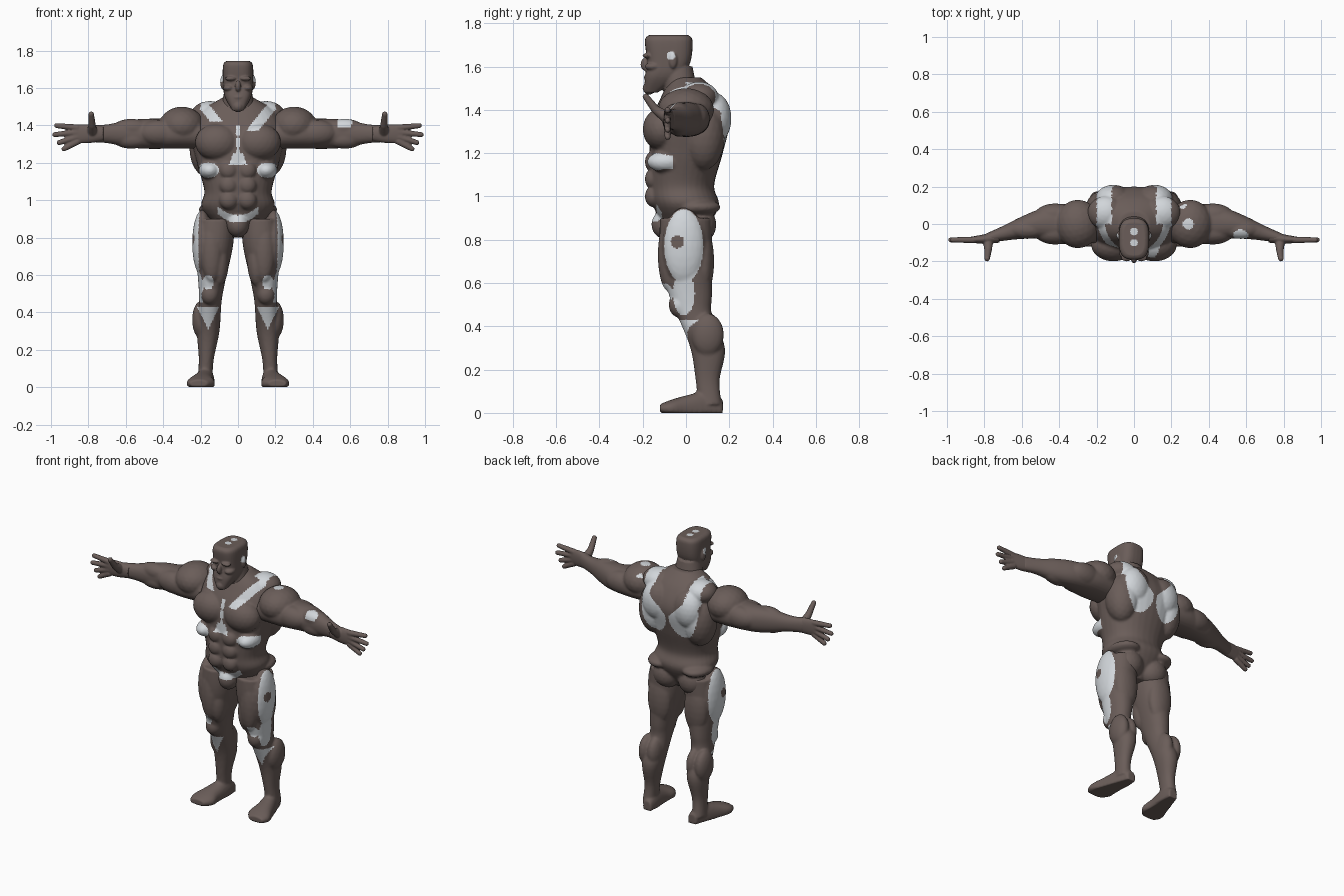
import bpy, bmesh, math
from mathutils import Matrix, Vector

cube = bpy.data.objects.get("Cube")
if cube:
    bpy.data.objects.remove(cube, do_unlink=True)


def make_material(name, red, green, blue):
    material = bpy.data.materials.new(name)
    material.use_nodes = True
    color = (red, green, blue, 1)
    material.diffuse_color = color
    material.node_tree.nodes["Principled BSDF"].inputs["Base Color"].default_value = color
    return material


skin = make_material("dark brown skin", .145, .11, .1)
pale_paint = make_material("pale grey paint", .64, .67, .7)


def spline(rings, steps=6):
    """Smoothly interpolate a short list of loft rings."""
    padded = [rings[0], *rings, rings[-1]]
    result = []
    for before, start, end, after in zip(padded, padded[1:], padded[2:], padded[3:]):
        for step in range(steps):
            t = step / steps
            ease = t * t * (3 - 2 * t)
            leave, arrive = t * (1 - t) ** 2 / 2, t * t * (t - 1) / 2
            result.append([b + (c - b) * ease + (c - a) * leave + (d - b) * arrive
                           for a, b, c, d in zip(before, start, end, after)])
    return result + [rings[-1]]


def loft(bm, axis, rings, other_center, power=2.2, sides=32):
    """Closed tube along an axis; each ring is (position, centre, radius, radius)."""
    loops = []
    for position, center, radius_u, radius_v in spline(rings):
        loop = []
        for index in range(sides):
            angle = math.tau * index / sides
            cosine, sine = math.cos(angle), math.sin(angle)
            u = radius_u * math.copysign(abs(cosine) ** (2 / power), cosine)
            v = radius_v * math.copysign(abs(sine) ** (2 / power), sine)
            other = other_center(position)
            x, y, z = {"X": (position, center + u, other + v),
                       "Y": (center + u, position, other + v),
                       "Z": (other + u, center + v, position)}[axis]
            loop.append(bm.verts.new((x, y, max(z, 0))))
        loops.append(loop)
    for low, high in zip(loops, loops[1:]):
        for index in range(sides):
            bm.faces.new((low[index - 1], low[index], high[index], high[index - 1]))
    bm.faces.new(loops[0])
    bm.faces.new(loops[-1])


def ball(bm, center, radii):
    matrix = Matrix.Translation(center) @ Matrix.Diagonal((*radii, 1))
    bmesh.ops.create_icosphere(bm, subdivisions=3, radius=1, matrix=matrix)


def pair(bm, center, radii):
    x, y, z = center
    ball(bm, (x, y, z), radii)
    ball(bm, (-x, y, z), radii)


def finger(bm, start, end, start_radius, end_radius, beads=12):
    for bead in range(beads + 1):
        t = bead / beads
        radius = start_radius + (end_radius - start_radius) * t
        ball(bm, Vector(start).lerp(Vector(end), t), (radius, radius, radius))


def paint(mesh, rule):
    mesh.materials.append(skin)
    mesh.materials.append(pale_paint)
    for face in mesh.polygons:
        face.use_smooth = True
        face.material_index = int(rule(*face.center))


def finish(bm, name, rule, voxel=.008, mirrored=False):
    """Fuse the muscles of a part into one skin, then paint it."""
    bmesh.ops.recalc_face_normals(bm, faces=bm.faces)
    rough = bpy.data.meshes.new(name)
    bm.to_mesh(rough)
    bm.free()
    part = bpy.data.objects.new("left_" + name if mirrored else name, rough)
    bpy.context.scene.collection.objects.link(part)
    remesh = part.modifiers.new("fuse", "REMESH")
    remesh.mode = "VOXEL"
    remesh.voxel_size = voxel
    soften = part.modifiers.new("soften", "SMOOTH")
    soften.factor = .5
    soften.iterations = 2
    depsgraph = bpy.context.evaluated_depsgraph_get()
    mesh = bpy.data.meshes.new_from_object(part.evaluated_get(depsgraph))
    part.modifiers.clear()
    part.data = mesh
    bpy.data.meshes.remove(rough)
    if mirrored:
        twin_mesh = mesh.copy()
        twin_mesh.transform(Matrix.Diagonal((-1, 1, 1, 1)))
        twin_mesh.flip_normals()
        twin = bpy.data.objects.new("right_" + name, twin_mesh)
        bpy.context.scene.collection.objects.link(twin)
        paint(twin_mesh, rule)
    paint(mesh, rule)


# Paint rules
def oval(u, v, center_u, center_v, radius_u, radius_v):
    return math.hypot((u - center_u) / radius_u, (v - center_v) / radius_v) < 1


def torso_paint(x, y, z):
    side = abs(x)
    if y > 0:  # shoulder straps running into two lobes on the back
        inner = max(.01, z - 1.3)
        strap = z > 1.4 and .12 < side < .2
        lobe = y > .1 and z < 1.45 and side > inner and oval(side, z, .1, 1.35, .1, .17)
        return strap or lobe
    strap_end = 1.37 if x > 0 else 1.42
    strap = z > strap_end and abs(side - .1 - (z - 1.4) * .8) < .033
    seam = y < -.1 and side < .008 and 1.2 < z < 1.4
    breastbone = y < -.1 and 1.19 < z < 1.25 and side < .05 - (z - 1.19) * .4
    ribs = y < -.06 and oval(side, z, .16, 1.16, .06, .04)
    belt = y < -.05 and side < .11 and abs(z - .9 - 4 * side * side) < .02
    return strap or seam or breastbone or ribs or belt


def leg_paint(x, y, z):
    side = abs(x)
    thigh = side > .18 and oval(y, z, -.01, .77, .09, .17)
    spot = oval(y, z, -.04, .79, .03, .03)
    knee_side = side > .17 and oval(y, z, -.01, .55, .05, .1)
    above_knee = y < 0 and oval(side, z, .16, .56, .03, .04)
    shin = y < .06 and .31 < z < .43 and abs(side - .16) < (z - .31) / 2
    return thigh and not spot or knee_side or above_knee or shin


def arm_paint(x, y, z):
    shoulder_spots = z > 1.45 and (oval(x, y, .29, 0, .03, .03) or oval(x, y, .26, .1, .02, .02))
    forearm_spot = z > 1.39 and oval(x, y, .57, -.06, .04, .03)
    return shoulder_spots or forearm_spot


def head_paint(x, y, z):
    crown = z > 1.7 and (oval(x, y, 0, -.04, .02, .02) or oval(x, y, 0, -.1, .02, .02))
    temple = abs(x) > .06 and oval(y, z, -.07, 1.65, .02, .02)
    return crown or temple


def hand_paint(x, y, z):
    return False


def middle(position):
    return 0


# Torso
bm = bmesh.new()
loft(bm, "Z", [(.8, 0, .04, .06), (.95, 0, .19, .15), (1.05, -.02, .18, .15), (1.2, 0, .22, .17),
               (1.35, .02, .25, .18), (1.47, .02, .2, .13), (1.55, 0, .08, .07)], middle)
pair(bm, (.11, -.11, 1.31), (.12, .09, .1))     # chest muscles
pair(bm, (.15, .06, 1.46), (.1, .09, .07))      # neck slopes
pair(bm, (.16, .08, 1.28), (.1, .1, .16))       # side back muscles
pair(bm, (.11, .13, 1.36), (.1, .08, .12))      # shoulder blades
pair(bm, (.15, -.09, 1.16), (.06, .09, .05))    # ribs
pair(bm, (.12, .05, .95), (.09, .11, .04))      # hip rolls
pair(bm, (.09, .06, .87), (.09, .08, .09))      # buttocks
for row in range(3):
    pair(bm, (.05, -.15, 1 + row * .08), (.05, .04, .05))  # belly muscles
ball(bm, (0, -.09, .87), (.06, .07, .07))       # groin
finish(bm, "torso", torso_paint)

# Head with neck
bm = bmesh.new()
loft(bm, "Z", [(1.48, -.16, .03, .03), (1.55, -.11, .07, .08), (1.62, -.08, .08, .1),
               (1.72, -.08, .08, .11), (1.745, -.08, .06, .09)], middle, power=3)
loft(bm, "Z", [(1.45, -.02, .1, .08), (1.6, -.04, .07, .07)], middle)
pair(bm, (.04, -.18, 1.65), (.03, .02, .012))   # brows
pair(bm, (.05, -.15, 1.6), (.03, .04, .02))     # cheekbones
pair(bm, (.08, -.06, 1.63), (.015, .02, .04))   # ears
ball(bm, (0, -.19, 1.61), (.015, .02, .03))     # nose
ball(bm, (0, -.18, 1.55), (.03, .015, .01))     # lips
ball(bm, (0, -.17, 1.5), (.03, .03, .03))       # chin beard
finish(bm, "head", head_paint, voxel=.005)


def arm_height(x):
    return 1.355


# Arms
bm = bmesh.new()
loft(bm, "X", [(.2, 0, .1, .08), (.35, 0, .11, .08), (.5, 0, .08, .08), (.6, -.02, .06, .07),
               (.7, -.05, .04, .05), (.8, -.08, .025, .045)], arm_height)
ball(bm, (.3, 0, 1.4), (.12, .13, .1))          # shoulder cap
for side in (1, -1):
    ball(bm, (.42, side * .05, 1.36), (.11, .06, .07))          # upper arm, back and front
    ball(bm, (.57, -.03, 1.355 + side * .03), (.1, .05, .05))   # forearm, top and bottom
finish(bm, "arm", arm_paint, mirrored=True)

# Hands, with four fingers fanned from the palm and a thumb pointing forward
bm = bmesh.new()
loft(bm, "X", [(.72, -.07, .03, .04), (.8, -.08, .025, .05), (.88, -.085, .015, .05)], arm_height)
for rank, length in zip((1.5, .5, -.5, -1.5), (.11, .12, .1, .08)):
    root = Vector((.86, -.085, 1.35 + rank * .025))
    tilt = (rank - 1) / 5
    tip = root + length * Vector((math.cos(tilt), 0, math.sin(tilt)))
    finger(bm, root, tip, .018, .014)
thumb_root, thumb_joint, thumb_tip = (.78, -.08, 1.36), (.78, -.14, 1.4), (.785, -.185, 1.46)
finger(bm, thumb_root, thumb_joint, .03, .02)
finger(bm, thumb_joint, thumb_tip, .02, .015)
finish(bm, "hand", hand_paint, voxel=.005, mirrored=True)


def leg_center(z):
    return .18 - .07 * z


def foot_height(y):
    return .02


# Legs with feet
bm = bmesh.new()
loft(bm, "Z", [(.9, 0, .1, .12), (.75, 0, .1, .12), (.55, .02, .07, .1), (.45, .04, .06, .08),
               (.3, .1, .06, .08), (.15, .1, .04, .055), (.04, .11, .04, .055)], leg_center)
loft(bm, "Y", [(.17, .16, .03, .04), (.1, .17, .045, .08), (0, .19, .06, .06),
               (-.07, .2, .075, .04), (-.12, .21, .05, .02)], foot_height)
ball(bm, (.19, -.01, .77), (.055, .1, .18))     # outer thigh
ball(bm, (.14, -.08, .73), (.06, .05, .17))     # front thigh
ball(bm, (.1, -.05, .67), (.05, .06, .13))      # inner thigh
ball(bm, (.13, .08, .7), (.08, .05, .16))       # back of thigh
ball(bm, (.15, -.03, .5), (.05, .05, .06))      # kneecap
for side in (1, -1):
    ball(bm, (.17 + side * .03, .1, .36), (.045, .075, .1))     # calf, outer and inner
finish(bm, "leg", leg_paint, mirrored=True)
